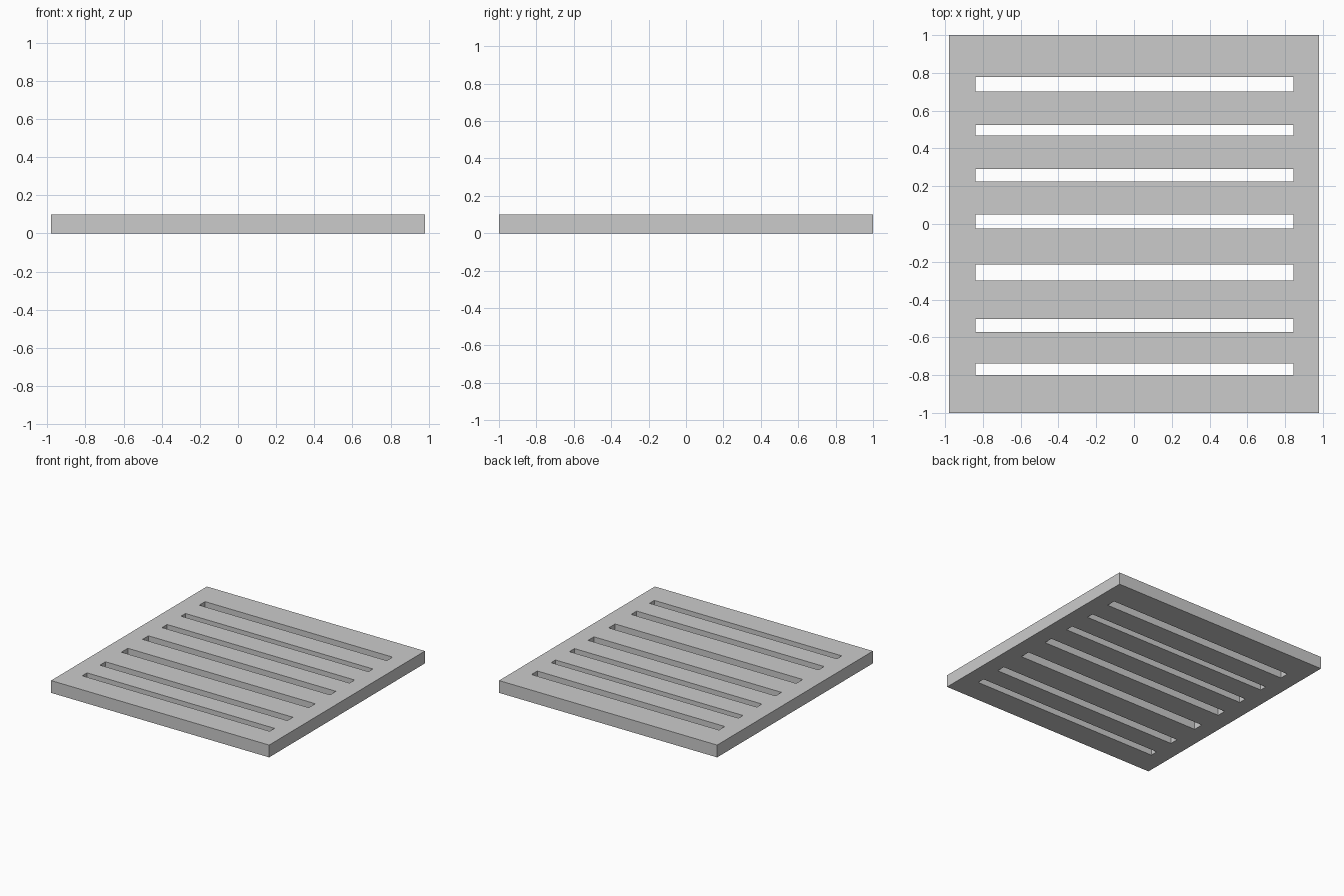
import bpy, bmesh

if "Cube" in bpy.data.objects:
    bpy.data.objects.remove(bpy.data.objects["Cube"])

HALF_X, HALF_Y, HEIGHT = 0.98, 1.0, 0.10
SLOT_X = (-0.84, 0.845)
# Lower and upper edge of each slot, front to back
SLOTS = [(-0.80, -0.738), (-0.573, -0.502), (-0.298, -0.215), (-0.025, 0.05),
         (0.225, 0.29), (0.468, 0.525), (0.702, 0.777)]

xs = [-HALF_X, *SLOT_X, HALF_X]
ys = [-HALF_Y, *[y for slot in SLOTS for y in slot], HALF_Y]

bm = bmesh.new()
grid = [[bm.verts.new((x, y, 0)) for x in xs] for y in ys]

# Flat slab outline: fill every cell except the slot openings
for j in range(len(ys) - 1):
    for i in range(len(xs) - 1):
        if i == 1 and j % 2 == 1:
            continue
        bm.faces.new((grid[j][i], grid[j][i + 1], grid[j + 1][i + 1], grid[j + 1][i]))

# Thickness
top = bmesh.ops.extrude_face_region(bm, geom=bm.faces[:], use_keep_orig=True)
bmesh.ops.translate(bm, vec=(0, 0, HEIGHT),
                    verts=[g for g in top["geom"] if isinstance(g, bmesh.types.BMVert)])
bmesh.ops.recalc_face_normals(bm, faces=bm.faces[:])

mesh = bpy.data.meshes.new("slotted_grate")
bm.to_mesh(mesh)
bm.free()
bpy.context.collection.objects.link(bpy.data.objects.new("slotted_grate", mesh))
